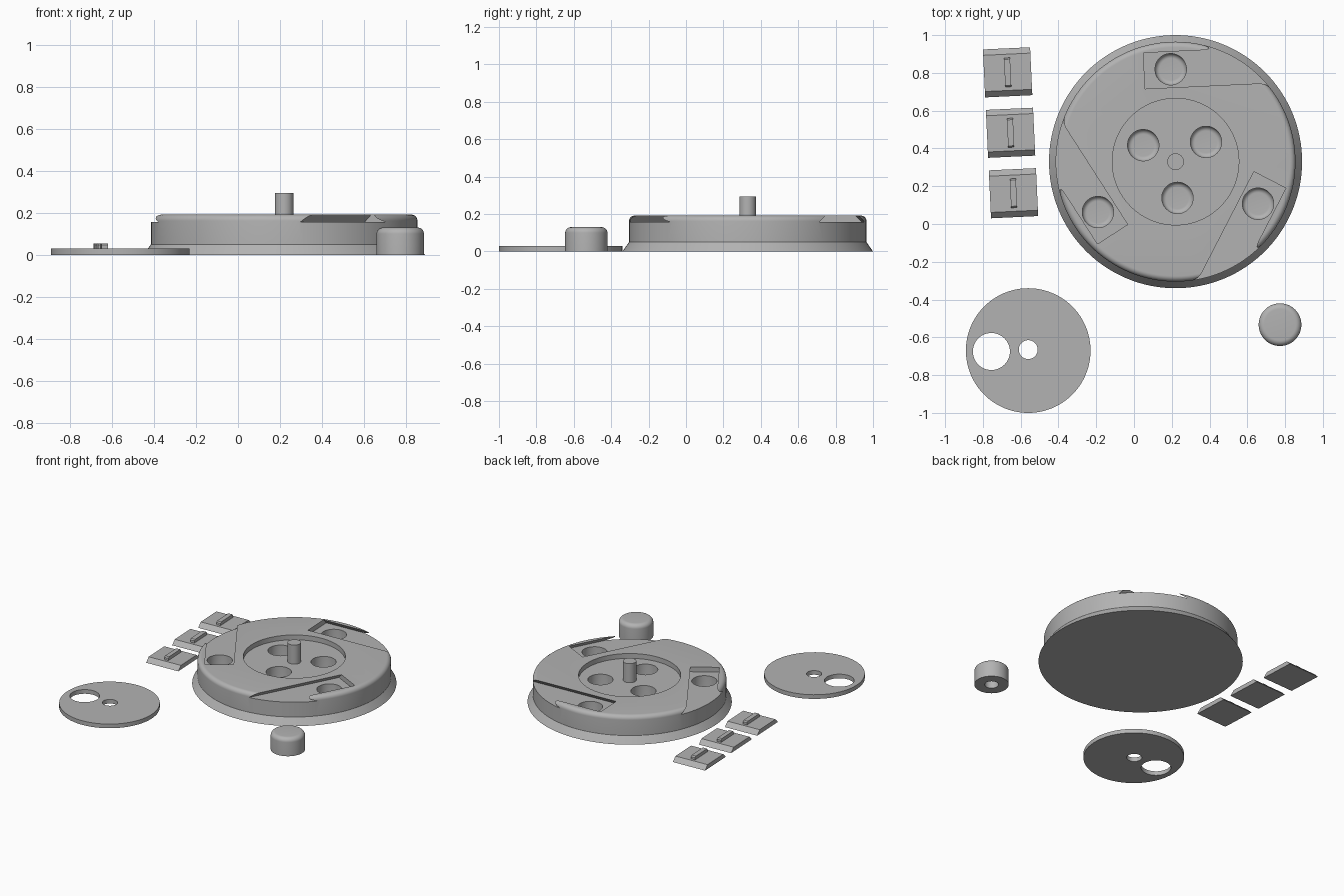
import bpy, bmesh
from math import sin, cos, pi, radians
from mathutils import Matrix, Vector

if "Cube" in bpy.data.objects:
    bpy.data.objects.remove(bpy.data.objects["Cube"])

grey = bpy.data.materials.new("plain grey")
grey.use_nodes = True
colour = (0.45, 0.45, 0.45, 1)
grey.diffuse_color = colour
grey.node_tree.nodes["Principled BSDF"].inputs["Base Color"].default_value = colour


def make(name, bm, place=Matrix()):
    bmesh.ops.recalc_face_normals(bm, faces=bm.faces)
    mesh = bpy.data.meshes.new(name)
    bm.to_mesh(mesh)
    bm.free()
    mesh.transform(place)
    mesh.materials.append(grey)
    obj = bpy.data.objects.new(name, mesh)
    bpy.context.collection.objects.link(obj)
    return obj


def fillet(r, z, size, start, steps=8):
    """Quarter arc centred on (r, z), sweeping up from the start angle."""
    return [(r + size * cos(start + pi / 2 * i / steps),
             z + size * sin(start + pi / 2 * i / steps)) for i in range(steps + 1)]


def lathe(name, profile, x, y, sides=96):
    """Closed solid turned from (radius, height) points, flat at both ends."""
    bm = bmesh.new()
    rings = [[bm.verts.new((r * cos(2 * pi * k / sides), r * sin(2 * pi * k / sides), z))
              for k in range(sides)] for r, z in profile]
    for a, b in zip(rings, rings[1:]):
        for k in range(sides):
            n = (k + 1) % sides
            bm.faces.new((a[k], a[n], b[n], b[k]))
    bm.faces.new(rings[0])
    bm.faces.new(rings[-1])
    return make(name, bm, Matrix.Translation((x, y, 0)))


def prism(name, section, u0, u1, place):
    """(v, z) section extruded along local x."""
    bm = bmesh.new()
    face = bm.faces.new([bm.verts.new((u0, v, z)) for v, z in section])
    moved = bmesh.ops.extrude_face_region(bm, geom=[face])["geom"]
    bmesh.ops.translate(bm, vec=(u1 - u0, 0, 0),
                        verts=[v for v in moved if isinstance(v, bmesh.types.BMVert)])
    return make(name, bm, place)


def combine(obj, tool, operation="DIFFERENCE"):
    mod = obj.modifiers.new("cut", "BOOLEAN")
    mod.operation, mod.solver, mod.object = operation, "EXACT", tool
    bpy.context.view_layer.objects.active = obj
    bpy.ops.object.modifier_apply(modifier=mod.name)
    bpy.data.objects.remove(tool)


def smooth(obj):
    bpy.ops.object.select_all(action="DESELECT")
    obj.select_set(True)
    bpy.context.view_layer.objects.active = obj
    bpy.ops.object.shade_smooth_by_angle(angle=radians(30))


CX, CY = 0.22, 0.33
TOP, FLOOR, PIT = 0.192, 0.157, 0.05
TILT = radians(2.7)

# Round base with flared foot and rounded rim
base = lathe("base", [(0.67, 0), (0.635, 0.05)] + fillet(0.605, TOP - 0.03, 0.03, 0), CX, CY, 128)

# Central recess that holds the cover disc
combine(base, lathe("recess_cutter", [(0.335, FLOOR), (0.335, 0.3)], CX, CY))

# Three dovetail slots running out through the rim
for i in range(3):
    place = Matrix.Translation((CX, CY, 0)) @ Matrix.Rotation(TILT + i * 2 * pi / 3, 4, "Z")
    section = [(0.358, FLOOR), (0.618, FLOOR), (0.573, 0.202), (0.403, 0.202)]
    combine(base, prism("slot_cutter", section, -0.143, 0.8, place))

# Round pits in the recess and in the slots
for distance, angle in ((0.192, 33), (0.49, 93)):
    for i in range(3):
        a = radians(angle + 120 * i)
        profile = fillet(0.058, PIT + 0.025, 0.025, -pi / 2) + [(0.083, 0.3)]
        combine(base, lathe("pit_cutter", profile, CX + distance * cos(a),
                            CY + distance * sin(a), 48))

# Central post
combine(base, lathe("post", [(0.044, 0.1), (0.044, 0.295)], CX, CY, 48), "UNION")
smooth(base)

# Loose cover disc with spindle hole and window
disc = lathe("cover_disc", [(0.33, 0), (0.33, 0.03)], -0.56, -0.67)
for x, y, r in ((-0.56, -0.665, 0.05), (-0.755, -0.675, 0.098)):
    combine(disc, lathe("hole_cutter", [(r, -0.1), (r, 0.1)], x, y, 48))
smooth(disc)

# Knob with a blind socket underneath
knob = lathe("knob", [(0.113, 0)] + fillet(0.083, 0.1, 0.03, 0), 0.773, -0.533, 64)
combine(knob, lathe("socket_cutter", [(0.045, -0.1), (0.045, 0.09)], 0.773, -0.533, 48))
smooth(knob)

# Three sliding dovetail lids, each with a grip ridge
for i in range(3):
    place = Matrix.Translation(Vector((-0.669, 0.803, 0)) + i * Vector((0.0155, -0.32, 0))) \
        @ Matrix.Rotation(TILT, 4, "Z")
    prism("lid_%d" % (i + 1), [(-0.127, 0), (0.127, 0), (0.096, 0.031), (-0.096, 0.031)],
          -0.125, 0.125, place)
    ridge = [(-0.077, 0.03), (0.077, 0.03), (0.077, 0.047), (0.069, 0.055),
             (-0.069, 0.055), (-0.077, 0.047)]
    prism("lid_grip_%d" % (i + 1), ridge, -0.016, 0.016, place)
